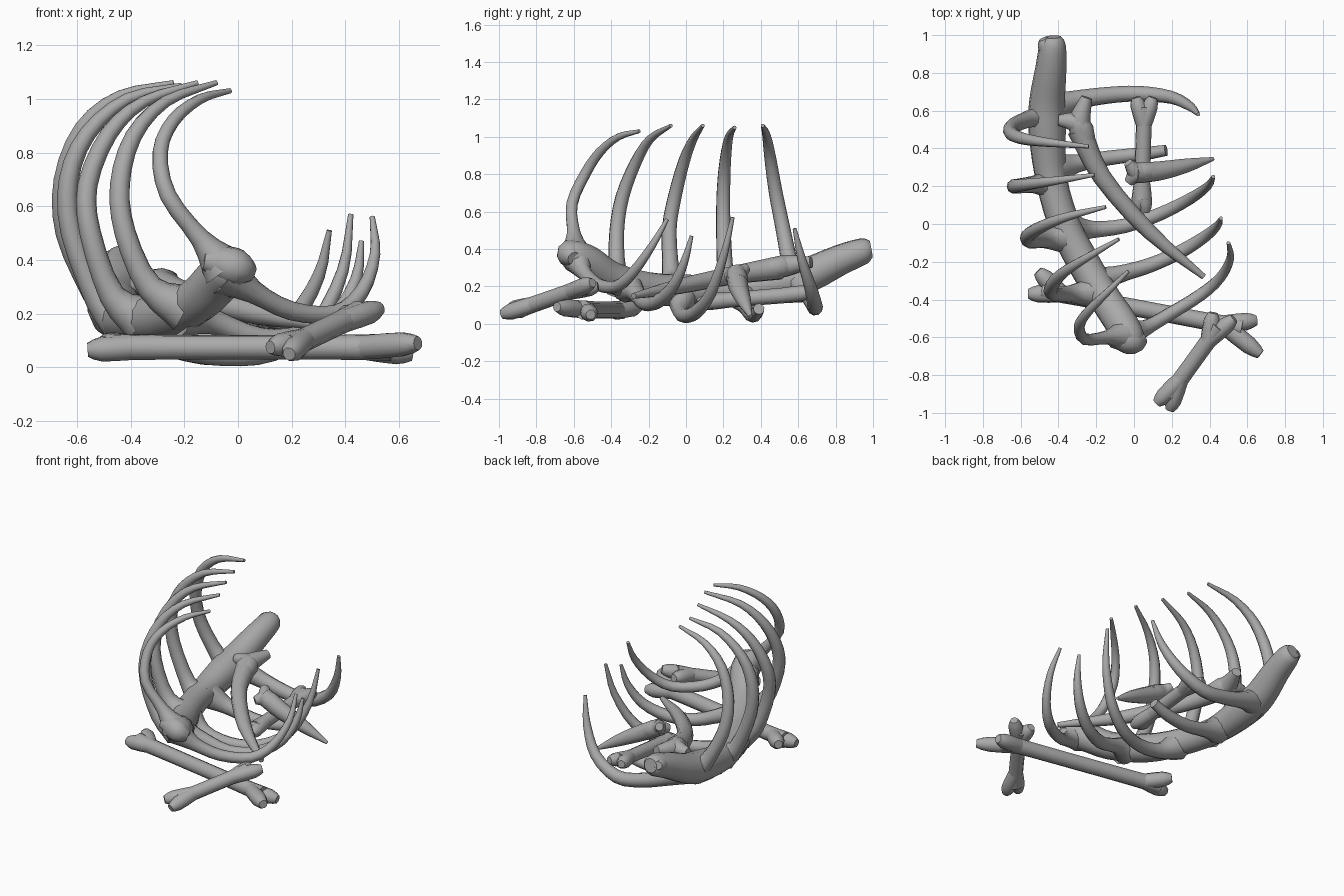
import bpy, bmesh, math
from mathutils import Vector

cube = bpy.data.objects.get("Cube")
if cube:
    bpy.data.objects.remove(cube, do_unlink=True)

# One plain bone material
bone_mat = bpy.data.materials.new("bone_grey")
bone_mat.use_nodes = True
GREY = (.4, .4, .4, 1)
bone_mat.diffuse_color = GREY
bone_mat.node_tree.nodes["Principled BSDF"].inputs["Base Color"].default_value = GREY


def spline(values, steps):
    """Smooth curve through the given vectors."""
    pts = [values[0] * 2 - values[1], *values, values[-1] * 2 - values[-2]]
    out = []
    for a, b, c, d in zip(pts, pts[1:], pts[2:], pts[3:]):
        for k in range(steps):
            t = k / steps
            out.append(b + (c - a) * (t / 2) + (a * 2 - b * 5 + c * 4 - d) * (t * t / 2)
                       + (b * 3 - a - c * 3 + d) * (t ** 3 / 2))
    return out + [values[-1]]


def add_tube(bm, points, radii, steps=3, sides=10):
    """Sweep a circle along a smooth path with a changing radius."""
    path = spline([Vector((*p, r)) for p, r in zip(points, radii)], steps)
    centres = [p.to_3d() for p in path]
    normal, previous, old = None, None, None
    for i, centre in enumerate(centres):
        tangent = (centres[min(i + 1, len(centres) - 1)] - centres[max(i - 1, 0)]).normalized()
        if normal is None:
            normal = tangent.orthogonal().normalized()
        else:
            normal = old.rotation_difference(tangent) @ normal
        old = tangent
        side = tangent.cross(normal)
        ring = []
        for k in range(sides):
            a = math.tau * k / sides
            ring.append(bm.verts.new(centre + (normal * math.cos(a) + side * math.sin(a)) * path[i].w))
        if previous:
            for k in range(sides):
                n = (k + 1) % sides
                bm.faces.new((previous[k], previous[n], ring[n], ring[k]))
        else:
            bm.faces.new(ring[::-1])
        previous = ring
    bm.faces.new(previous)


def finish(name, bm):
    bmesh.ops.recalc_face_normals(bm, faces=bm.faces)
    mesh = bpy.data.meshes.new(name)
    bm.to_mesh(mesh)
    bm.free()
    mesh.materials.append(bone_mat)
    obj = bpy.data.objects.new(name, mesh)
    bpy.context.collection.objects.link(obj)
    bpy.ops.object.select_all(action='DESELECT')
    obj.select_set(True)
    bpy.context.view_layer.objects.active = obj
    bpy.ops.object.shade_smooth_by_angle(angle=math.radians(50))


def tube(name, points, radii, **options):
    bm = bmesh.new()
    add_tube(bm, points, radii, **options)
    finish(name, bm)


def rib(name, points, thick=.041, tip=.01):
    """Rib that flares where it meets the spine and tapers to its tip."""
    last = len(points) - 1
    radii = [.09, thick * 1.2]
    radii += [thick + (tip - thick) * ((i - 1) / (last - 1)) ** 2.3 for i in range(2, last + 1)]
    tube(name, points, radii)


def long_bone(name, start, end, radius, forks):
    """Shaft with a pair of knuckles at each forked end."""
    start, end = Vector(start), Vector(end)
    axis = end - start
    bm = bmesh.new()
    add_tube(bm, [start, start + axis * .2, start + axis * .8, end],
             [radius, radius * .9, radius * .9, radius])
    for origin, direction, knuckles in ((start, axis, forks[0]), (end, -axis, forks[1])):
        inner = origin + direction.normalized() * radius * 2
        for tip in knuckles:
            tip = Vector(tip)
            add_tube(bm, [inner, inner.lerp(tip, .7), tip],
                     [radius * .9, radius * .9, radius * .5], steps=2)
    finish(name, bm)


# Spine with a knobbed front end
tube("spine",
     [(0, -.66, .38), (-.02, -.61, .37), (-.07, -.52, .33), (-.15, -.4, .25), (-.27, -.2, .19),
      (-.37, 0, .18), (-.44, .25, .18), (-.46, .5, .22), (-.46, .65, .26), (-.44, .82, .34),
      (-.43, .95, .39), (-.43, .99, .4)],
     [.045, .08, .088, .085, .088, .085, .085, .1, .095, .083, .07, .045], sides=12)
tube("spine_front_knob", [(-.13, -.62, .4), (-.07, -.61, .39), (0, -.62, .37), (.05, -.6, .35)],
     [.035, .065, .07, .035])
tube("spine_rear_knob", [(-.45, .88, .37), (-.47, .95, .4), (-.48, .98, .41)], [.05, .04, .025])

# Tall ribs arching up from the right side
rib("right_rib_front", [(-.05, -.59, .37), (-.14, -.6, .48), (-.26, -.61, .64), (-.29, -.54, .8),
                        (-.24, -.46, .92), (-.14, -.36, 1), (-.03, -.25, 1.03)], thick=.032)
rib("right_rib_second", [(-.2, -.36, .22), (-.33, -.37, .3), (-.42, -.37, .5), (-.44, -.34, .68),
                         (-.39, -.27, .86), (-.27, -.19, .99), (-.08, -.08, 1.06)])
rib("right_rib_third", [(-.36, -.07, .18), (-.47, -.08, .27), (-.55, -.09, .5), (-.56, -.06, .68),
                        (-.48, -.01, .87), (-.35, .04, .99), (-.15, .09, 1.06)])
rib("right_rib_fourth", [(-.43, .21, .17), (-.52, .21, .25), (-.62, .2, .5), (-.63, .2, .7),
                         (-.56, .21, .87), (-.41, .23, 1), (-.21, .26, 1.05)])
rib("right_rib_rear", [(-.45, .57, .21), (-.54, .56, .29), (-.64, .52, .5), (-.65, .48, .7),
                       (-.58, .45, .89), (-.44, .43, 1.01), (-.24, .41, 1.06)])

# Low ribs sweeping out to the left side
rib("left_rib_front", [(-.04, -.58, .35), (.06, -.55, .28), (.2, -.47, .21), (.36, -.37, .2),
                       (.46, -.28, .28), (.51, -.18, .42), (.5, -.1, .56)], thick=.036)
rib("left_rib_second", [(-.2, -.31, .2), (-.09, -.27, .17), (.08, -.22, .11), (.24, -.15, .12),
                        (.37, -.07, .2), (.44, -.01, .33), (.46, .03, .47)])
rib("left_rib_third", [(-.36, -.02, .16), (-.23, -.03, .08), (-.05, -.01, .045), (.13, .05, .06),
                       (.29, .13, .16), (.39, .2, .36), (.42, .25, .57)])
rib("left_rib_broken", [(-.42, .29, .16), (-.3, .32, .1), (-.13, .35, .05), (.04, .37, .05),
                        (.17, .39, .08)], tip=.03)
rib("left_rib_rear", [(-.45, .6, .23), (-.33, .65, .17), (-.15, .68, .11), (.03, .69, .09),
                      (.2, .67, .18), (.3, .62, .34), (.34, .58, .51)], thick=.046)

# Loose limb bones lying around the cage
long_bone("front_long_bone", (-.49, -.35, .075), (.57, -.55, .075), .052,
          [[(-.56, -.37, .065), (-.51, -.25, .09)], [(.65, -.51, .05), (.67, -.69, .09)]])
long_bone("front_short_bone", (.19, -.9, .075), (.45, -.54, .2), .049,
          [[(.12, -.95, .075), (.19, -.985, .05)], [(.42, -.47, .2), (.53, -.5, .22)]])
long_bone("inner_upright_bone", (.055, .62, .16), (.04, .13, .12), .047,
          [[(.01, .67, .17), (.1, .67, .17)], [(.02, .07, .11), (.06, .06, .11)]])

# Splintered bones with one forked end and one point
tube("inner_long_splinter", [(-.29, .5, .3), (-.17, .25, .26), (.08, -.04, .2), (.37, -.28, .15)],
     [.065, .05, .042, .016])
for label, tip in (("outer", (-.4, .55, .31)), ("inner", (-.25, .67, .33))):
    tube("splinter_" + label + "_knuckle", [(-.25, .42, .29), (-.29, .53, .31), tip],
         [.05, .06, .03])
tube("leaning_splinter", [(0, .27, .27), (.13, .28, .2), (.28, .31, .12), (.42, .345, .04)],
     [.055, .053, .038, .01])
for label, tip in (("rear", (-.03, .325, .3)), ("front", (-.03, .22, .25))):
    tube("leaning_" + label + "_knuckle", [(.1, .28, .22), (.02, .27, .26), tip],
         [.05, .052, .025])
